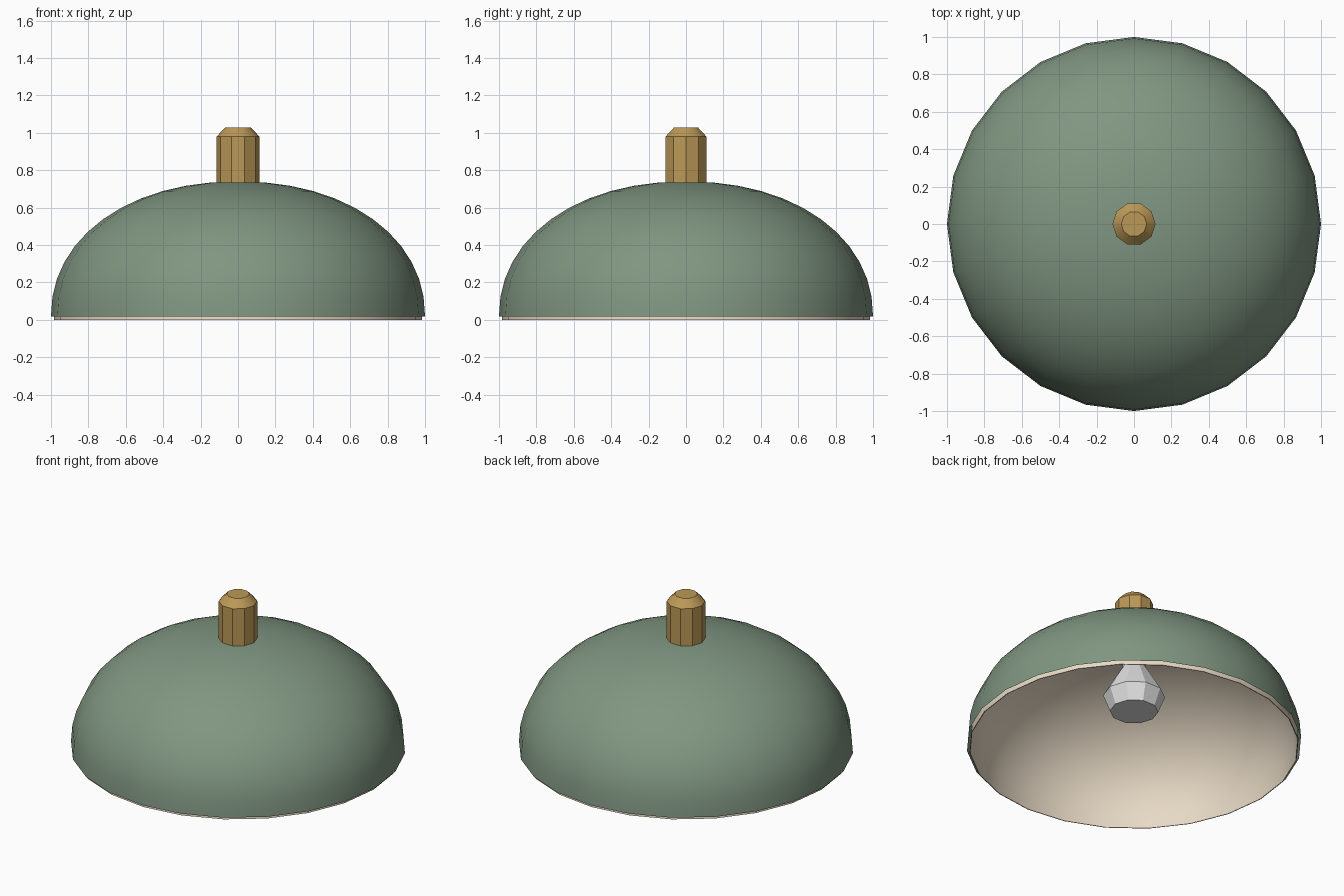
import bpy, bmesh, math

if "Cube" in bpy.data.objects:
    bpy.data.objects.remove(bpy.data.objects["Cube"])

def material(name, rgb):
    m = bpy.data.materials.new(name)
    m.diffuse_color = (*rgb, 1)
    m.use_nodes = True
    m.node_tree.nodes["Principled BSDF"].inputs["Base Color"].default_value = m.diffuse_color
    return m

GREEN = material("sage green", (0.215, 0.305, 0.22))
CREAM = material("warm cream", (0.80, 0.70, 0.56))
BRASS = material("brass", (0.50, 0.315, 0.095))
WHITE = material("bulb white", (0.74, 0.74, 0.74))

def lathe(name, profile, sides, mat, smooth=30, caps=False):
    """Revolve (radius, z) points around z; radius 0 makes a pole."""
    bm = bmesh.new()
    rings = []
    for r, z in profile:
        if r < 1e-6:
            rings.append([bm.verts.new((0, 0, z))] * sides)
        else:
            rings.append([bm.verts.new((r * math.cos(2 * math.pi * i / sides),
                                        r * math.sin(2 * math.pi * i / sides), z))
                          for i in range(sides)])
    for a, b in zip(rings, rings[1:]):
        for i in range(sides):
            j = (i + 1) % sides
            bm.faces.new(list(dict.fromkeys([a[i], a[j], b[j], b[i]])))
    # flat caps on open ends of solid parts
    if caps:
        bm.faces.new(rings[0][::-1])
        bm.faces.new(rings[-1])
    bmesh.ops.recalc_face_normals(bm, faces=bm.faces[:])
    me = bpy.data.meshes.new(name)
    bm.to_mesh(me)
    bm.free()
    me.materials.append(mat)
    ob = bpy.data.objects.new(name, me)
    bpy.context.collection.objects.link(ob)
    bpy.ops.object.select_all(action='DESELECT')
    ob.select_set(True)
    bpy.context.view_layer.objects.active = ob
    bpy.ops.object.shade_smooth_by_angle(angle=math.radians(smooth))
    return ob

def dome(radius, z0, height, steps=12, n=2.12):
    """Slightly full quarter-oval profile from rim to pole."""
    pts = []
    for i in range(steps + 1):
        t = math.pi / 2 * i / steps
        c, s = max(math.cos(t), 0), math.sin(t)
        pts.append((radius * c ** (2 / n) if i < steps else 0, z0 + height * s ** (2 / n)))
    return pts

# Outer shade: single green skin
lathe("outer_shade", dome(1.0, 0.018, 0.722), 24, GREEN)

# Thin cream lining with a narrow rim showing below the shade
lathe("inner_lining", dome(0.98, 0.0, 0.715)[::-1] + dome(0.985, 0.0, 0.72), 24, CREAM)

# Brass cap with a chamfered top
lathe("brass_cap", [(0.115, 0.71), (0.115, 0.98), (0.068, 1.028)], 10, BRASS, caps=True)

# Faceted bulb with a neck reaching up into the shade
lathe("bulb", [(0.144, 0.24), (0.185, 0.345), (0.11, 0.475), (0.07, 0.54), (0.07, 0.71)],
      10, WHITE, caps=True)
